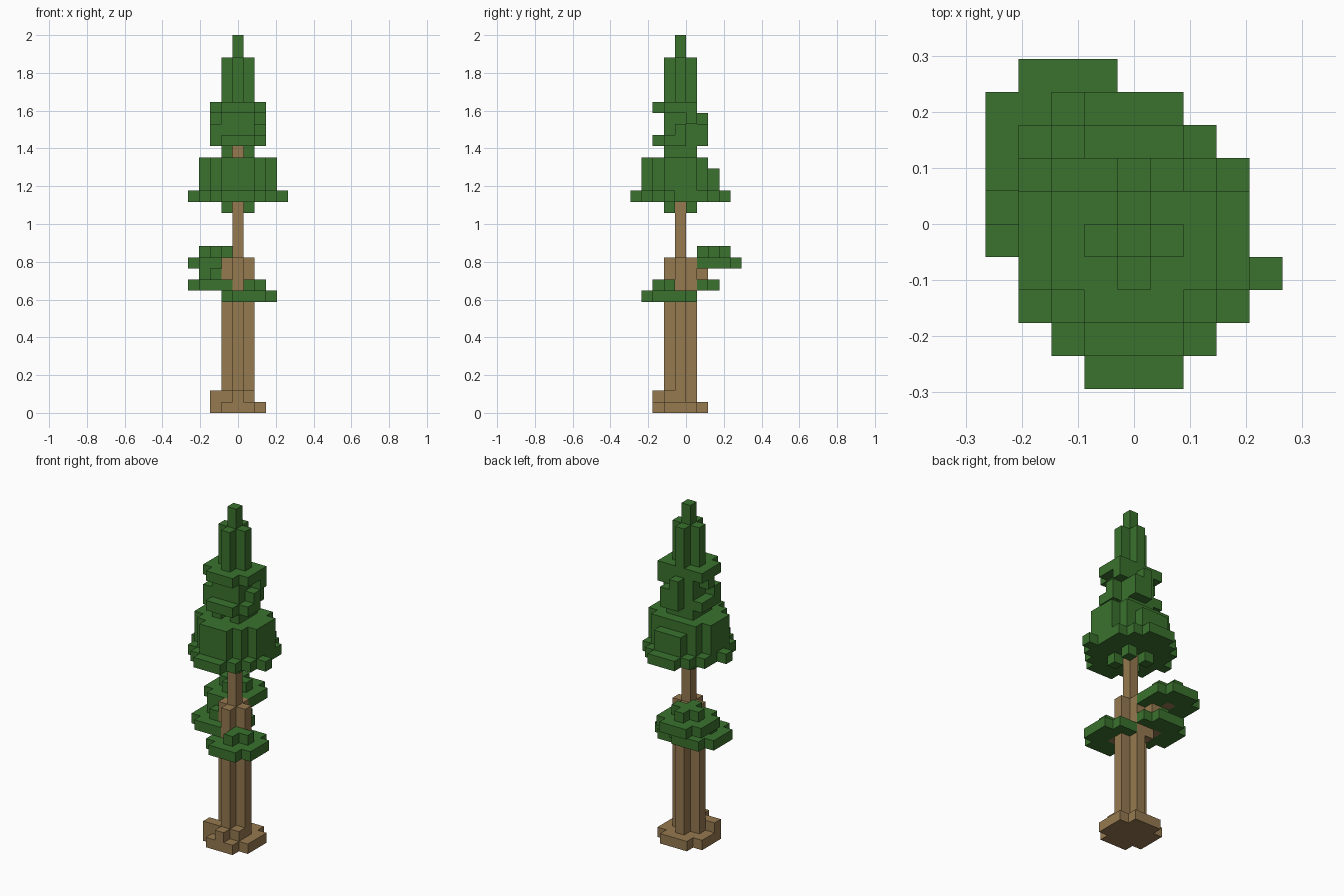
import bpy, bmesh
from mathutils import Vector

cube = bpy.data.objects.get("Cube")
if cube:
    bpy.data.objects.remove(cube, do_unlink=True)

V = 2 / 34  # edge of one block


def material(name, rgb):
    m = bpy.data.materials.new(name)
    m.use_nodes = True
    m.diffuse_color = (*rgb, 1)
    m.node_tree.nodes["Principled BSDF"].inputs["Base Color"].default_value = (*rgb, 1)
    return m


green = material("leaf green", (0.042, 0.168, 0.027))
brown = material("bark brown", (0.305, 0.192, 0.08))


def disc(cx, cy, r2, layers, reach=9):
    """Round layer of blocks, with squared radius r2."""
    n = range(-5, 6)
    return {(cx + i, cy + j, k) for i in n for j in n for k in layers
            if i * i + j * j <= r2 and abs(i) <= reach}


def column(layers):
    return {(0, 0, k) for k in layers}


# Trunk: cross-shaped below, single column above, spreading roots
trunk = disc(0, 0, 1, range(14)) | column(range(14, 24)) | disc(0, 0, 5, [0])
trunk |= {(0, -2, 1), (1, -1, 1), (-2, -1, 1), (-1, -1, 1)}

# Branch stubs holding the leaf pads
branches = {(1, -1, 10), (-1, 1, 10), (-2, 1, 11), (-1, 2, 12), (-2, 3, 13)}


# Leaf pads: a wide layer with a small cross on top
def pad(cx, cy, k):
    return disc(cx, cy, 5, [k]) | disc(cx, cy, 1, [k + 1])


front_pad, side_pad, back_pad = pad(1, -1, 10), pad(-2, 1, 11), pad(-2, 3, 13)

# Lower crown: wide skirt and rounded tiers
lower_crown = {(i, j, 18) for i in (-1, 1) for j in (-1, 1)}
lower_crown |= disc(0, 0, 17, [19], 3) | {(-4, 0, 19), (4, -1, 19)}
lower_crown |= disc(0, 0, 10, [20, 21])
lower_crown |= {c for c in disc(0, 0, 10, [22]) if c[1] < 3}
lower_crown |= disc(0, 0, 2, [23]) - {(0, -1, 23)}

# Upper crown: ragged tiers
upper_crown = disc(0, 0, 5, [24]) - {(2, 1, 24), (-1, 2, 24)}
upper_crown |= disc(0, 0, 2, [25, 26])
upper_crown |= {(2, 0, 25), (-2, -1, 25), (0, 2, 25), (1, 2, 25), (-2, 0, 26), (2, 1, 26), (0, 2, 26)}
upper_crown |= {c for c in disc(0, 0, 5, [27]) if c[1] < 2}

# Spire: cross-shaped shaft and tip
spire = disc(0, 0, 1, range(28, 32)) | column([32, 33])

wood = trunk | branches
parts = [("trunk", trunk, brown), ("branches", branches - trunk, brown)]
taken = set(wood)
for name, cells in (("front_leaf_pad", front_pad), ("side_leaf_pad", side_pad),
                    ("back_leaf_pad", back_pad), ("lower_crown", lower_crown),
                    ("upper_crown", upper_crown), ("spire", spire)):
    parts.append((name, cells - taken, green))
    taken |= cells


def build(name, cells, mat):
    """Make a mesh from the exposed sides of the blocks."""
    bm = bmesh.new()
    for c in sorted(cells):
        centre = Vector((c[0], c[1] - 0.5, c[2] + 0.5))
        for axis in range(3):
            for s in (-1, 1):
                near = list(c)
                near[axis] += s
                if tuple(near) in taken:
                    continue
                n, u = Vector(), Vector()
                n[axis], u[(axis + 1) % 3] = s / 2, 0.5
                w = n.cross(u) * 2
                corners = (u + w, w - u, -u - w, u - w)
                bm.faces.new([bm.verts.new((centre + n + p) * V) for p in corners])
    bmesh.ops.remove_doubles(bm, verts=bm.verts, dist=V / 100)
    bmesh.ops.dissolve_limit(bm, angle_limit=0.01, verts=bm.verts, edges=bm.edges)
    mesh = bpy.data.meshes.new(name)
    bm.to_mesh(mesh)
    bm.free()
    mesh.materials.append(mat)
    bpy.context.collection.objects.link(bpy.data.objects.new(name, mesh))


for part in parts:
    build(*part)
